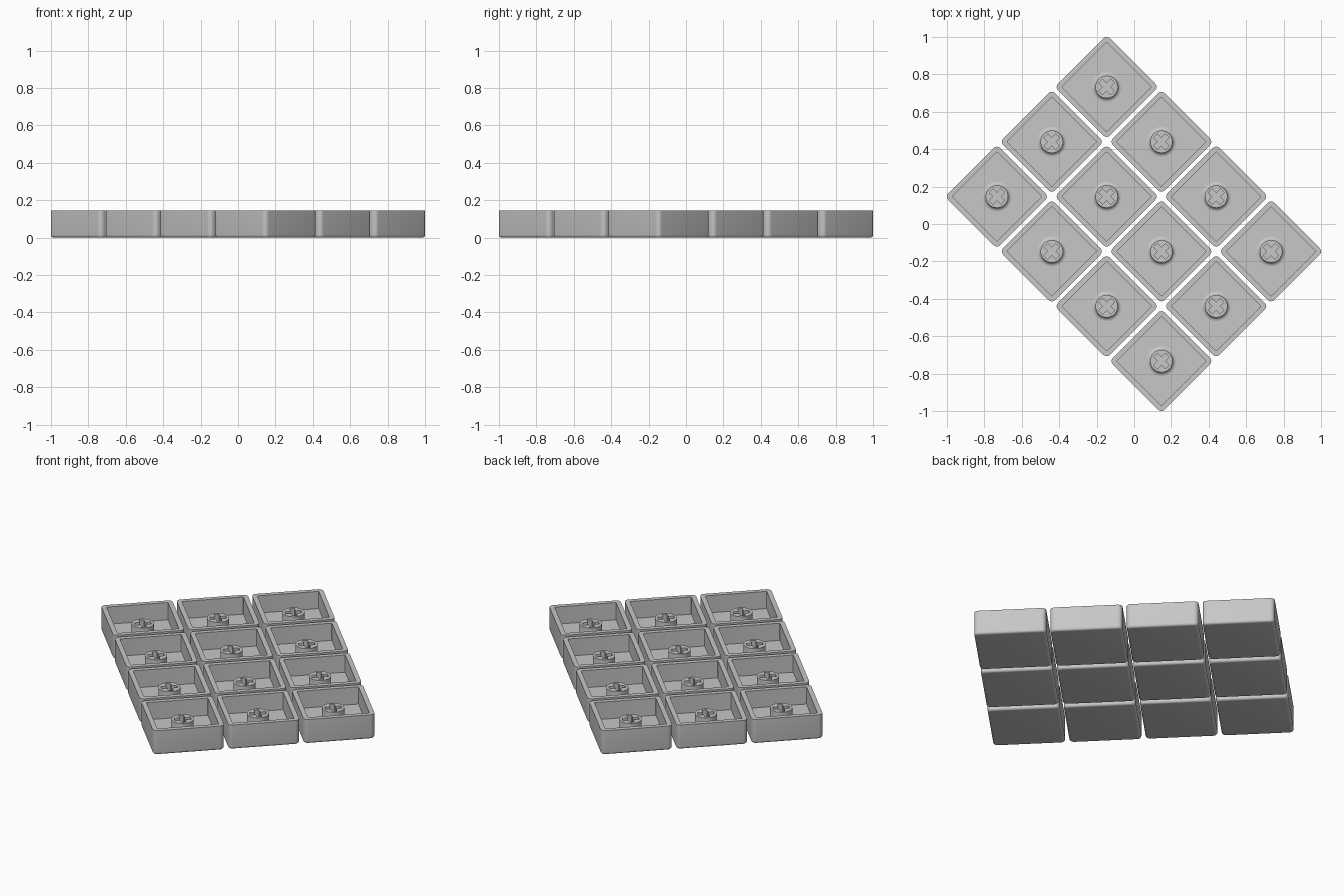
import bpy
import bmesh
from math import sin, cos, pi, radians, sqrt

old = bpy.data.objects.get("Cube")
if old:
    bpy.data.objects.remove(old, do_unlink=True)

PITCH = 0.4146
HALF = 0.196
HEIGHT = 0.145
FLOOR = 0.042
STEM_TOP = 0.112
STEM_R = 0.06

grey = bpy.data.materials.new("plain grey")
grey.use_nodes = True
colour = (0.57, 0.57, 0.57, 1)
grey.diffuse_color = colour
grey.node_tree.nodes["Principled BSDF"].inputs["Base Color"].default_value = colour


def square_ring(bm, half, r, z, steps=6):
    """Rounded square loop of vertices."""
    ring = []
    for q in range(4):
        mid = pi / 4 + q * pi / 2
        cx, cy = (half - r) * sqrt(2) * cos(mid), (half - r) * sqrt(2) * sin(mid)
        for s in range(steps + 1):
            a = q * pi / 2 + s / steps * pi / 2
            ring.append(bm.verts.new((cx + r * cos(a), cy + r * sin(a), z)))
    return ring


def circle_ring(bm, r, z, n=48):
    return [bm.verts.new((r * cos(2 * pi * i / n), r * sin(2 * pi * i / n), z))
            for i in range(n)]


def cross_ring(bm, arm, w, z):
    """Plus-shaped loop, one arm per quarter turn."""
    ring = []
    for q in range(4):
        c, s = round(cos(q * pi / 2)), round(sin(q * pi / 2))
        for x, y in ((arm, -w), (arm, w), (w, w)):
            ring.append(bm.verts.new((x * c - y * s, x * s + y * c, z)))
    return ring


def loft(bm, rings):
    for a, b in zip(rings, rings[1:]):
        for i in range(len(a)):
            j = (i + 1) % len(a)
            bm.faces.new((a[i], a[j], b[j], b[i]))


def finish(bm, name):
    bmesh.ops.recalc_face_normals(bm, faces=bm.faces[:])
    mesh = bpy.data.meshes.new(name)
    bm.to_mesh(mesh)
    bm.free()
    mesh.materials.append(grey)
    mesh.shade_smooth()
    mesh.set_sharp_from_angle(angle=radians(32))
    return mesh


def shell_mesh():
    """Open tray with rounded corners and a rounded lower edge."""
    bm = bmesh.new()
    edge, corner = 0.014, 0.025
    rings = []
    for k in range(6):
        a = k / 5 * pi / 2
        inset = edge * (1 - sin(a))
        rings.append(square_ring(bm, HALF - inset, corner - inset, edge * (1 - cos(a))))
    rings.append(square_ring(bm, HALF, corner, HEIGHT))
    rings.append(square_ring(bm, HALF - 0.027, 0.004, HEIGHT))
    rings.append(square_ring(bm, HALF - 0.027, 0.004, FLOOR))
    loft(bm, rings)
    bm.faces.new(rings[0])
    bm.faces.new(rings[-1])
    return finish(bm, "keycap_shell")


def stem_mesh():
    """Round post with a filleted foot and a cross-shaped socket."""
    bm = bmesh.new()
    fillet = 0.02
    rings = [circle_ring(bm, STEM_R + fillet, FLOOR - 0.01)]
    for k in range(6):
        a = k / 5 * pi / 2
        rings.append(circle_ring(bm, STEM_R + fillet * (1 - sin(a)),
                                 FLOOR + fillet * (1 - cos(a))))
    rings.append(circle_ring(bm, STEM_R, STEM_TOP))
    loft(bm, rings)
    bm.faces.new(rings[0])
    # Socket walls and floor, then the top face around the socket
    lip = cross_ring(bm, 0.045, 0.014, STEM_TOP)
    base = cross_ring(bm, 0.045, 0.014, FLOOR + 0.003)
    loft(bm, [lip, base])
    bm.faces.new(base)
    rim = [bm.edges.get((r[i - 1], r[i])) for r in (rings[-1], lip) for i in range(len(r))]
    bmesh.ops.triangle_fill(bm, edges=rim, use_beauty=True, normal=(0, 0, 1))
    return finish(bm, "keycap_stem")


# Four by three grid of keycaps, turned on the diagonal
parts = {"keycap_shell": shell_mesh(), "keycap_stem": stem_mesh()}
step = PITCH / sqrt(2)
for col in range(4):
    for row in range(3):
        u, v = col - 1.5, row - 1
        for name, mesh in parts.items():
            ob = bpy.data.objects.new(f"{name}_{col + 1}_{row + 1}", mesh)
            ob.location = ((u + v) * step, (v - u) * step, 0)
            ob.rotation_euler.z = pi / 4
            bpy.context.collection.objects.link(ob)
